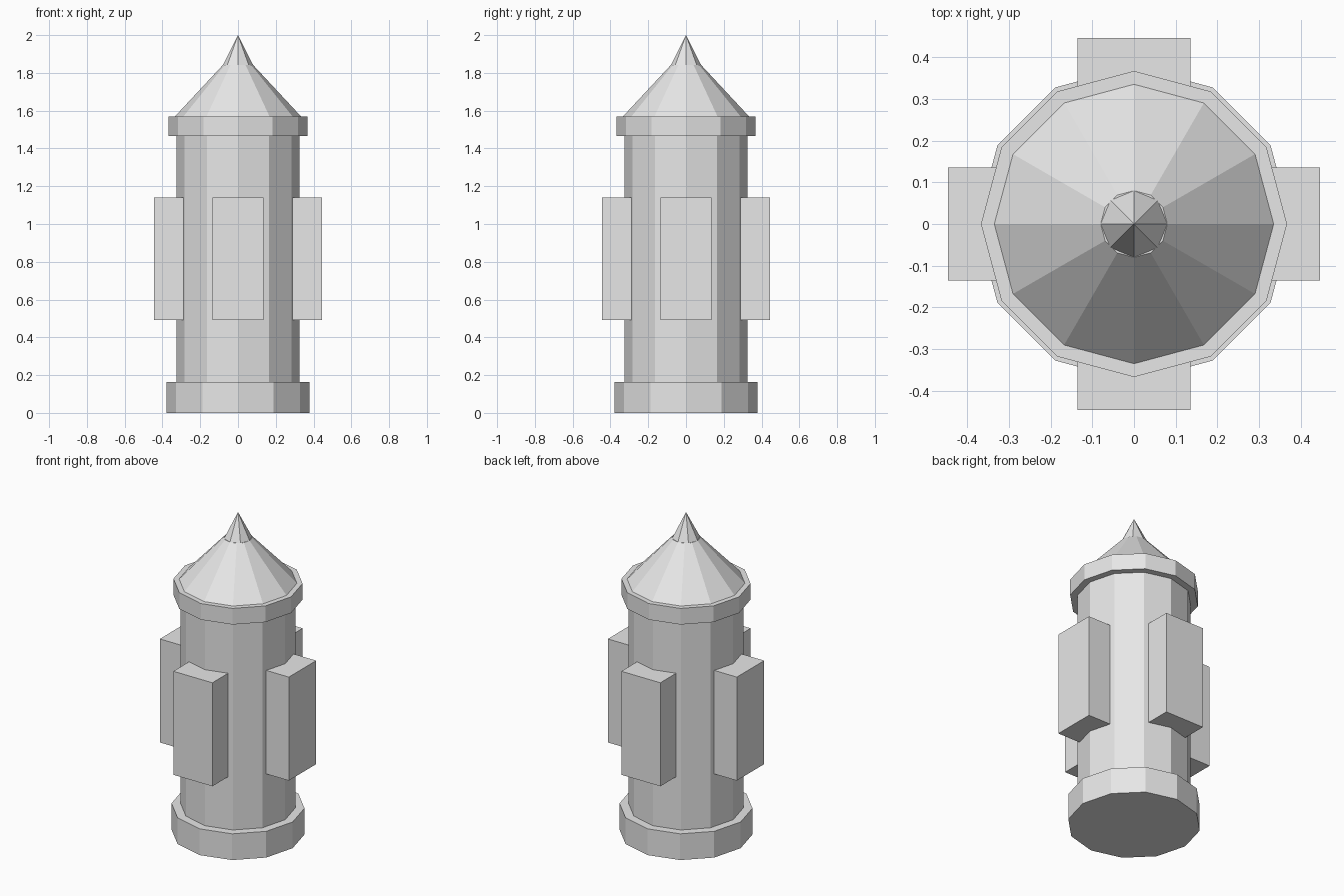
import bpy, math
from mathutils import Matrix

if "Cube" in bpy.data.objects:
    bpy.data.objects.remove(bpy.data.objects["Cube"])

# One plain grey for the whole model
grey = bpy.data.materials.new("light grey")
grey.diffuse_color = (0.8, 0.8, 0.8, 1)
grey.use_nodes = True
grey.node_tree.nodes["Principled BSDF"].inputs["Base Color"].default_value = grey.diffuse_color


def finish(obj, name):
    obj.name = name
    obj.data.name = name
    obj.data.materials.append(grey)
    return obj


def drum(name, sides, r_bottom, r_top, z0, z1):
    """Flat-sided tapered cylinder with corners on the x and y axes."""
    bpy.ops.mesh.primitive_cone_add(vertices=sides, radius1=r_bottom, radius2=r_top,
                                    depth=z1 - z0, location=(0, 0, (z0 + z1) / 2))
    return finish(bpy.context.object, name)


# Stacked round parts
drum("base_ring", 12, 0.378, 0.378, 0.0, 0.164)
drum("barrel", 12, 0.326, 0.326, 0.164, 1.467)
drum("top_ring", 12, 0.367, 0.367, 1.467, 1.568)
drum("cone_roof", 12, 0.335, 0.08, 1.568, 1.842)
drum("spire", 8, 0.08, 0.0, 1.842, 2.0)

# Four side blocks, set into the barrel
INNER, OUTER, HALF_W, Z0, Z1 = 0.2, 0.446, 0.135, 0.492, 1.139
for i, side in enumerate(("right", "back", "left", "front")):
    bpy.ops.mesh.primitive_cube_add(size=1)
    block = finish(bpy.context.object, side + "_block")
    block.data.transform(Matrix.Rotation(i * math.pi / 2, 4, 'Z')
                         @ Matrix.Translation(((INNER + OUTER) / 2, 0, (Z0 + Z1) / 2))
                         @ Matrix.Diagonal((OUTER - INNER, 2 * HALF_W, Z1 - Z0, 1)))
